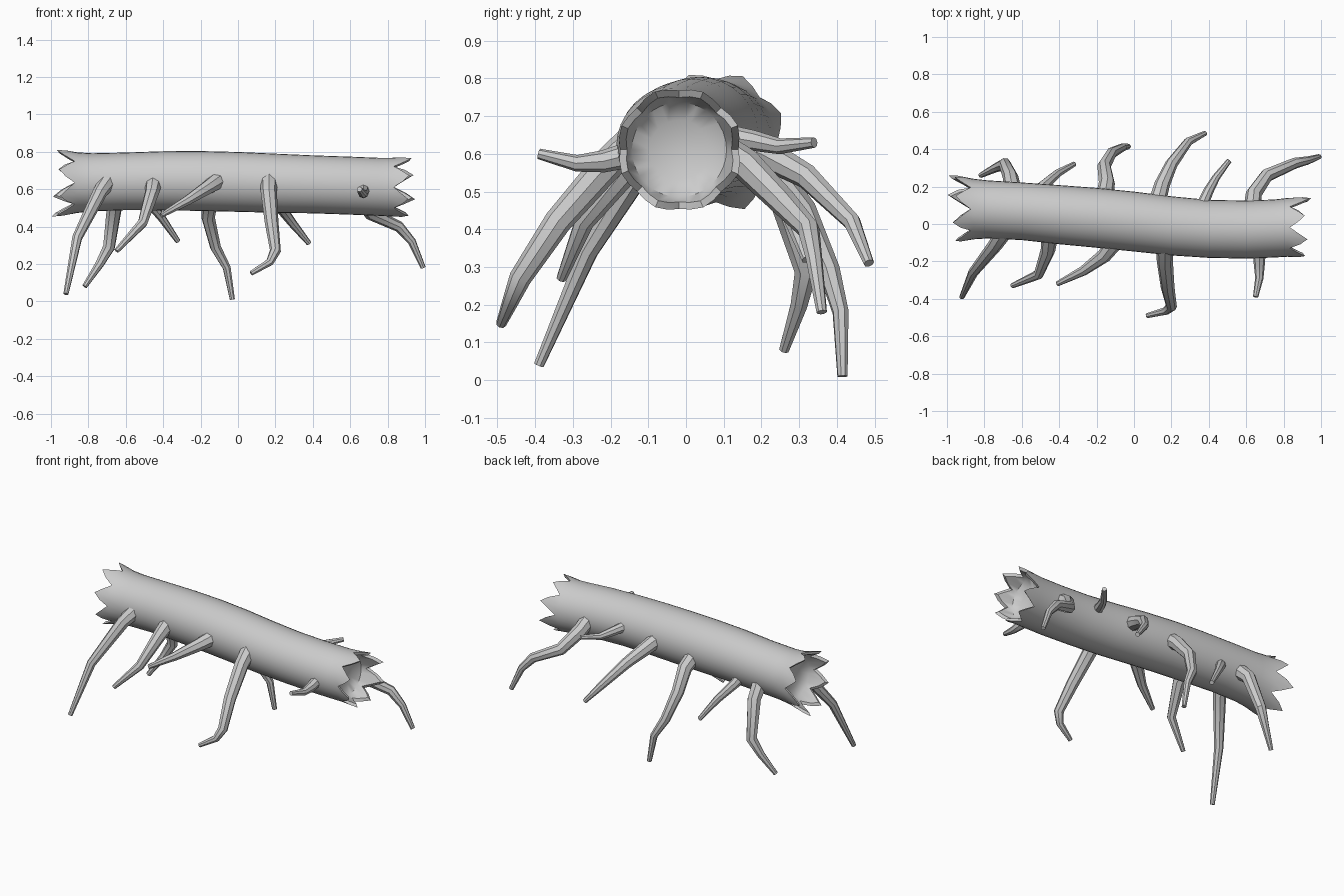
import bpy, bmesh, math, random

if "Cube" in bpy.data.objects:
    bpy.data.objects.remove(bpy.data.objects["Cube"])

random.seed(4)
SEG = 32


def finish(ob, angle):
    bpy.ops.object.select_all(action='DESELECT')
    ob.select_set(True)
    bpy.context.view_layer.objects.active = ob
    if ob.type == 'CURVE':
        bpy.ops.object.convert(target='MESH')
    bpy.ops.object.shade_smooth_by_angle(angle=math.radians(angle))


# Log axis: x, y, z, radius
AXIS = [(-0.86, 0.08, 0.635, 0.162), (-0.78, 0.078, 0.637, 0.155), (-0.6, 0.068, 0.642, 0.154),
        (-0.4, 0.05, 0.645, 0.158), (-0.2, 0.033, 0.644, 0.16), (0, 0.013, 0.639, 0.16),
        (0.2, -0.01, 0.632, 0.158), (0.4, -0.026, 0.626, 0.155), (0.6, -0.03, 0.619, 0.155),
        (0.75, -0.024, 0.613, 0.155), (0.82, -0.018, 0.611, 0.157)]


def build_log():
    bm = bmesh.new()

    def ring(y, z, xr):
        out = []
        for i in range(SEG):
            a = 2 * math.pi * i / SEG
            x, r = xr(i)
            out.append(bm.verts.new((x, y + r * math.cos(a), z + r * math.sin(a))))
        return out

    def end(axis, sign, length, flare):
        # jagged broken rim, then a shallow hollow inside it
        x, y, z, r = axis
        tall = [random.uniform(0.6, 1.0) for _ in range(SEG // 4)]
        h = [(0.04, 0.5, 1, 0.6)[i % 4] * tall[i // 4] for i in range(SEG)]
        outer = ring(y, z, lambda i: (x + sign * (0.01 + length * h[i]), r * (1 + flare * h[i])))
        inner = ring(y, z, lambda i: (x + sign * (length * h[i] * 0.95), r * (0.88 + flare * h[i])))
        wall = ring(y, z, lambda i: (x - sign * 0.02, r * 0.8))
        floor = ring(y, z, lambda i: (x - sign * 0.05, r * 0.5))
        return [outer, inner, wall, floor]

    rings = end(AXIS[0], -1, 0.13, 0.22)[::-1]
    rings += [ring(y, z, lambda i, x=x, r=r: (x, r)) for x, y, z, r in AXIS]
    rings += end(AXIS[-1], 1, 0.12, 0.08)
    for a, b in zip(rings, rings[1:]):
        for i in range(SEG):
            j = (i + 1) % SEG
            bm.faces.new((a[i], a[j], b[j], b[i]))
    bm.faces.new(rings[0])
    bm.faces.new(rings[-1])
    bmesh.ops.recalc_face_normals(bm, faces=bm.faces)
    me = bpy.data.meshes.new("log")
    bm.to_mesh(me)
    bm.free()
    ob = bpy.data.objects.new("log", me)
    bpy.context.collection.objects.link(ob)
    finish(ob, 40)


def branch(name, pts, r0=0.046, r1=0.014):
    cu = bpy.data.curves.new(name, 'CURVE')
    cu.dimensions = '3D'
    cu.bevel_depth = 1.0
    cu.bevel_resolution = 2
    cu.use_fill_caps = True
    sp = cu.splines.new('POLY')
    sp.points.add(len(pts) - 1)
    n = len(pts) - 1
    for i, p in enumerate(pts):
        sp.points[i].co = (*p, 1)
        sp.points[i].radius = r0 + (r1 - r0) * (i / n) ** 1.2
    ob = bpy.data.objects.new(name, cu)
    bpy.context.collection.objects.link(ob)
    finish(ob, 35)


build_log()

# Branches on the front side
FRONT = [
    [(-0.69, -0.03, 0.65), (-0.74, -0.11, 0.58), (-0.86, -0.26, 0.34), (-0.92, -0.39, 0.04)],
    [(-0.45, -0.05, 0.64), (-0.46, -0.14, 0.58), (-0.51, -0.27, 0.42), (-0.65, -0.33, 0.27)],
    [(-0.1, -0.09, 0.65), (-0.16, -0.17, 0.61), (-0.27, -0.25, 0.54), (-0.41, -0.32, 0.46)],
    [(0.165, -0.12, 0.65), (0.165, -0.2, 0.58), (0.18, -0.34, 0.42), (0.2, -0.44, 0.27),
     (0.17, -0.465, 0.21), (0.07, -0.49, 0.15)],
    [(0.67, -0.14, 0.60), (0.67, -0.22, 0.58), (0.67, -0.29, 0.575), (0.65, -0.39, 0.6)],
]
# Branches on the back side
BACK = [
    [(-0.64, 0.14, 0.62), (-0.66, 0.25, 0.51), (-0.69, 0.32, 0.29), (-0.74, 0.3, 0.2), (-0.82, 0.26, 0.08)],
    [(-0.52, 0.13, 0.62), (-0.49, 0.2, 0.55), (-0.41, 0.27, 0.45), (-0.32, 0.32, 0.32)],
    [(-0.16, 0.13, 0.63), (-0.145, 0.22, 0.56), (-0.16, 0.31, 0.45), (-0.12, 0.38, 0.29),
     (-0.06, 0.41, 0.18), (-0.03, 0.415, 0.01)],
    [(0.12, 0.1, 0.64), (0.15, 0.21, 0.6), (0.2, 0.32, 0.54), (0.29, 0.44, 0.42), (0.38, 0.485, 0.31)],
    [(0.36, 0.09, 0.65), (0.4, 0.18, 0.635), (0.44, 0.25, 0.62), (0.51, 0.34, 0.63)],
    [(0.63, 0.06, 0.63), (0.64, 0.16, 0.57), (0.71, 0.26, 0.47), (0.86, 0.325, 0.4),
     (0.93, 0.34, 0.32), (0.99, 0.36, 0.18)],
]
THIN = {"front_branch_5": 0.035, "back_branch_2": 0.036, "back_branch_5": 0.032}
for side, paths in (("front", FRONT), ("back", BACK)):
    for k, pts in enumerate(paths, 1):
        name = f"{side}_branch_{k}"
        branch(name, pts, THIN.get(name, 0.048))
